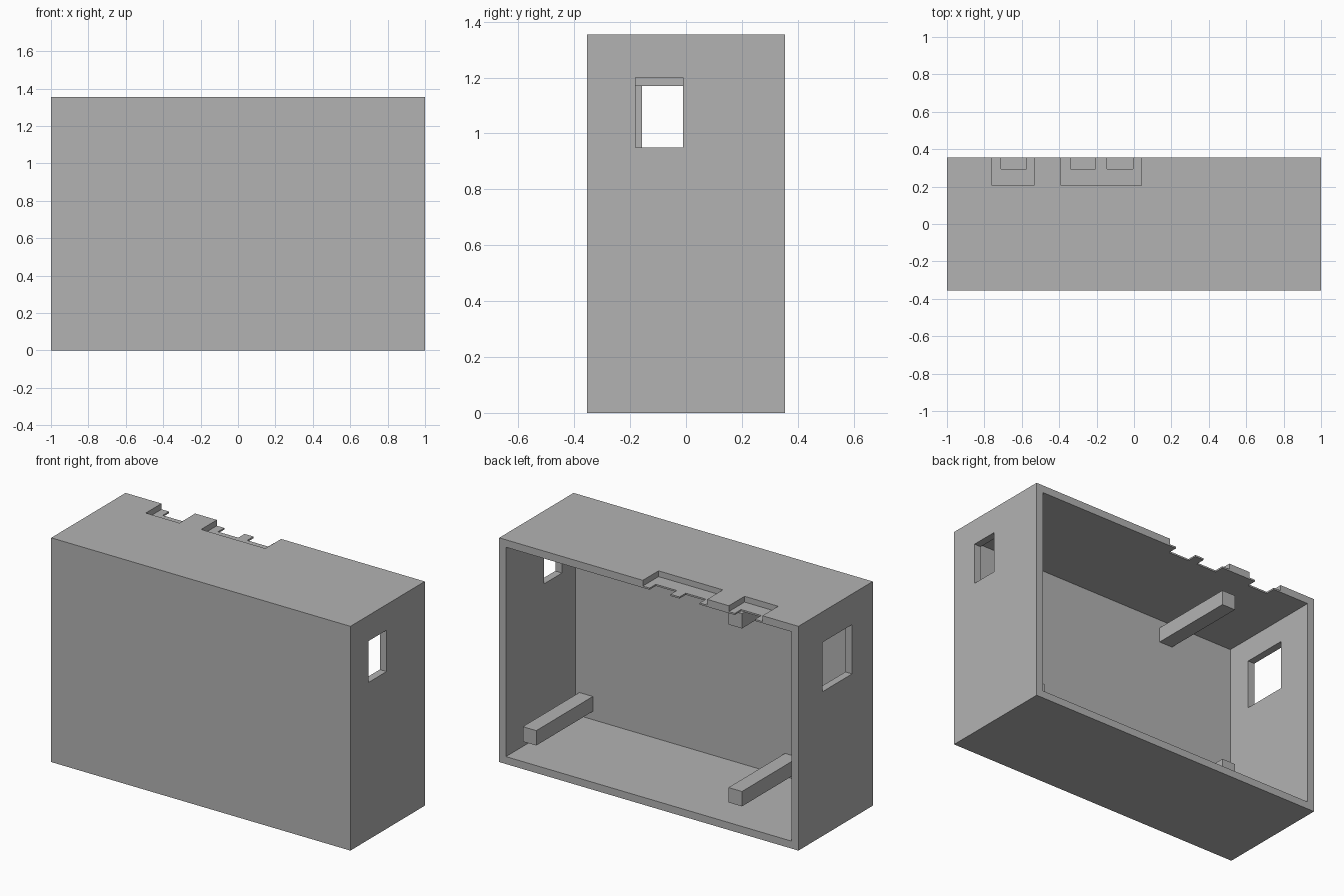
import bpy

cube = bpy.data.objects.get("Cube")
if cube:
    bpy.data.objects.remove(cube, do_unlink=True)

X, Y, Z = 1.0, 0.355, 1.355   # half width, half depth, height
WALL = 0.045

grey = bpy.data.materials.new("light_grey")
grey.use_nodes = True
grey.diffuse_color = (0.45, 0.45, 0.45, 1)
grey.node_tree.nodes["Principled BSDF"].inputs["Base Color"].default_value = (0.45, 0.45, 0.45, 1)


def box(name, x, y, z):
    """Box spanning the given (low, high) ranges."""
    spans = (x, y, z)
    bpy.ops.mesh.primitive_cube_add(size=1, location=[(a + b) / 2 for a, b in spans])
    ob = bpy.context.object
    ob.name = name
    ob.scale = [b - a for a, b in spans]
    bpy.ops.object.transform_apply(location=True, rotation=False, scale=True)
    ob.data.materials.append(grey)
    return ob


def cut(target, x, y, z):
    """Subtract a box from the target."""
    cutter = box("cutter", x, y, z)
    cutter.hide_render = True
    mod = target.modifiers.new("cut", 'BOOLEAN')
    mod.operation = 'DIFFERENCE'
    mod.solver = 'EXACT'
    mod.object = cutter
    bpy.context.view_layer.objects.active = target
    bpy.ops.object.modifier_apply(modifier=mod.name)
    bpy.data.objects.remove(cutter, do_unlink=True)


# Case open at the back
case = box("case", (-X, X), (-Y, Y), (0, Z))
cut(case, (-X + WALL, X - WALL), (-Y + WALL, Y + 0.1), (WALL, Z - WALL))

# Side windows
cut(case, (X - 0.1, X + 0.1), (-0.18, -0.01), (0.95, 1.2))
cut(case, (-X - 0.1, -X + 0.1), (-0.157, 0.126), (0.872, 1.17))

# Shallow recesses in the top, along the back edge
for span in ((-0.76, -0.535), (-0.39, 0.04)):
    cut(case, span, (0.205, Y + 0.1), (Z - 0.035, Z + 0.1))

# Slots through the recess floors
for span in ((-0.71, -0.575), (-0.34, -0.205), (-0.145, -0.005)):
    cut(case, span, (0.295, Y + 0.1), (Z - 0.1, Z + 0.1))

# Mounting posts standing off the inside of the front wall
POST = 0.09
for name, x, z in (("lower_left_post", 0.84, 0.095),
                   ("lower_right_post", -0.535, 0.095),
                   ("upper_right_post", -0.535, 1.17)):
    box(name, (x, x + POST), (-Y + WALL / 2, 0.23), (z, z + POST))
